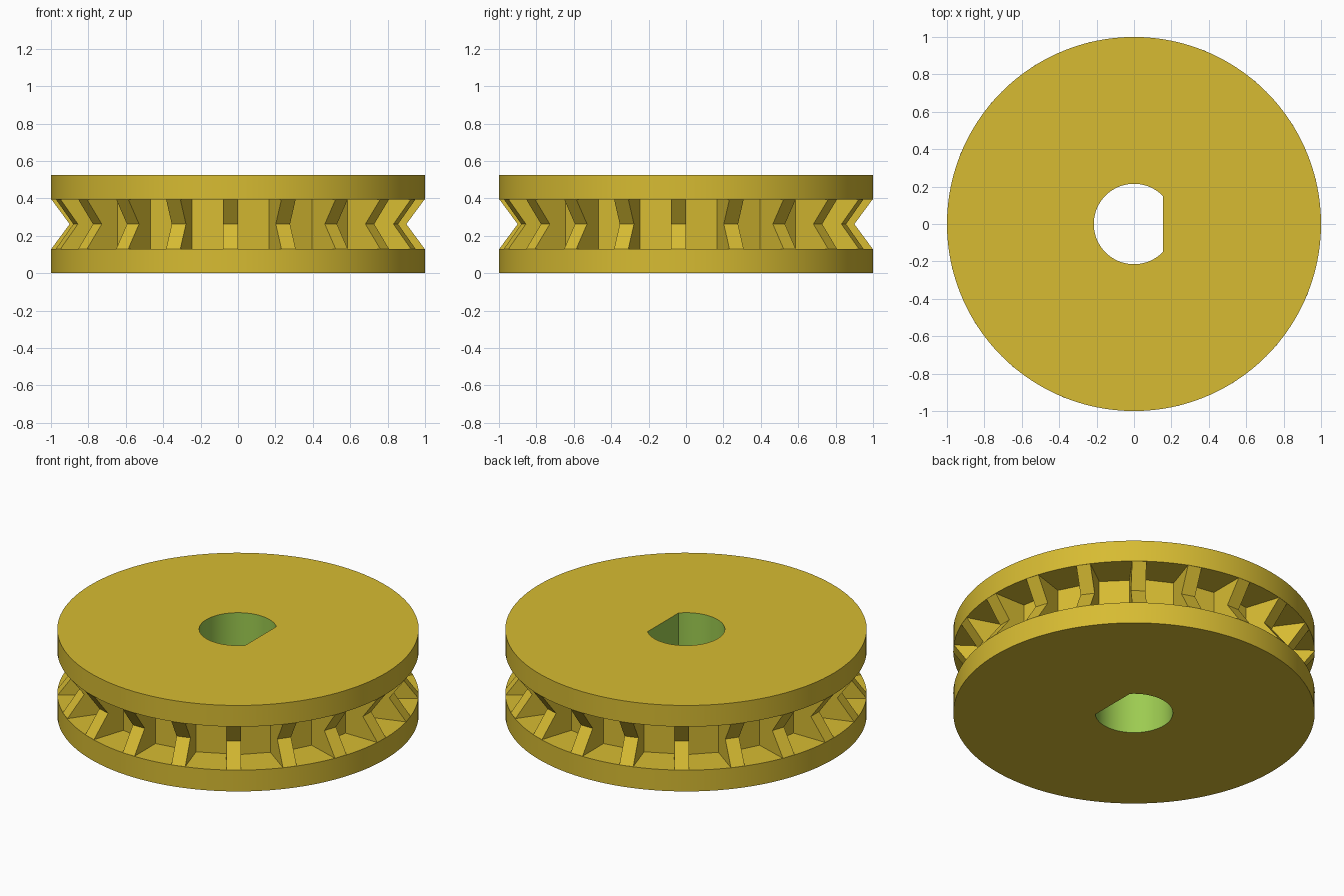
import bpy, bmesh, math
from mathutils import Matrix

if "Cube" in bpy.data.objects:
    bpy.data.objects.remove(bpy.data.objects["Cube"])

R, CORE, NOTCH = 1.0, 0.795, 0.90          # rim, core and rib-notch radii
Z0, Z1, H = 0.13, 0.395, 0.525             # groove bottom, groove top, height
BORE, FLAT = 0.215, 0.155                  # shaft hole radius and its flat side
RIBS, RIB_W, SEG = 20, 0.08, 120


def material(name, rgb):
    m = bpy.data.materials.new(name)
    m.diffuse_color = (*rgb, 1)
    m.use_nodes = True
    m.node_tree.nodes["Principled BSDF"].inputs["Base Color"].default_value = m.diffuse_color
    return m


yellow = material("yellow", (0.68, 0.50, 0.032))
green = material("green", (0.337, 0.597, 0.082))


def finish(bm, name, mat):
    bmesh.ops.recalc_face_normals(bm, faces=bm.faces)
    me = bpy.data.meshes.new(name)
    bm.to_mesh(me)
    bm.free()
    ob = bpy.data.objects.new(name, me)
    bpy.context.collection.objects.link(ob)
    me.materials.append(mat)
    return ob


def smooth(ob):
    bpy.ops.object.select_all(action='DESELECT')
    ob.select_set(True)
    bpy.context.view_layer.objects.active = ob
    bpy.ops.object.shade_smooth_by_angle(angle=math.radians(15))


def ring(r, n):
    return [(r * math.cos(2 * math.pi * i / n), r * math.sin(2 * math.pi * i / n)) for i in range(n)]


# D-shaped hole outline: an arc closed by a straight side at x = FLAT
a0 = math.acos(FLAT / BORE)
d_hole = [(BORE * math.cos(a), BORE * math.sin(a))
          for a in (a0 + (2 * math.pi - 2 * a0) * i / 64 for i in range(65))]


def wall(bm, outline, z0, z1):
    """Closed vertical wall; returns its bottom and top edges."""
    lo = [bm.verts.new((x, y, z0)) for x, y in outline]
    hi = [bm.verts.new((x, y, z1)) for x, y in outline]
    n = len(outline)
    for i in range(n):
        j = (i + 1) % n
        bm.faces.new((lo[i], lo[j], hi[j], hi[i]))
    return [[bm.edges.get((v[i], v[(i + 1) % n])) for i in range(n)] for v in (lo, hi)]


# Wheel body: two round flanges joined by a faceted core, open for the bore
bm = bmesh.new()
hole = wall(bm, d_hole, 0, H)
hole_faces = list(bm.faces)
lower = wall(bm, ring(R, SEG), 0, Z0)
core = wall(bm, ring(CORE, RIBS), Z0, Z1)
upper = wall(bm, ring(R, SEG), Z1, H)
for outer, inner in ((lower[0], hole[0]), (lower[1], core[0]),
                     (upper[0], core[1]), (upper[1], hole[1])):
    bmesh.ops.triangle_fill(bm, edges=outer + inner, use_beauty=True)
bmesh.ops.recalc_face_normals(bm, faces=bm.faces)
for f in hole_faces:
    f.material_index = 1
body = finish(bm, "wheel_body", yellow)
body.data.materials.append(green)
smooth(body)

# Ribs: V-notched plates around the core, each set to one side of its radius
bm = bmesh.new()
profile = [(0.7, Z0), (R - 0.002, Z0), (NOTCH, (Z0 + Z1) / 2), (R - 0.002, Z1), (0.7, Z1)]
for k in range(RIBS):
    turn = Matrix.Rotation(2 * math.pi * k / RIBS, 3, 'Z')
    sides = []
    for x in (-RIB_W, 0):
        vs = [bm.verts.new((x, -r, z)) for r, z in profile]
        bmesh.ops.rotate(bm, verts=vs, cent=(0, 0, 0), matrix=turn)
        bm.faces.new(vs)
        sides.append(vs)
    a, b = sides
    for i in range(5):
        j = (i + 1) % 5
        bm.faces.new((a[i], a[j], b[j], b[i]))
finish(bm, "groove_ribs", yellow)
